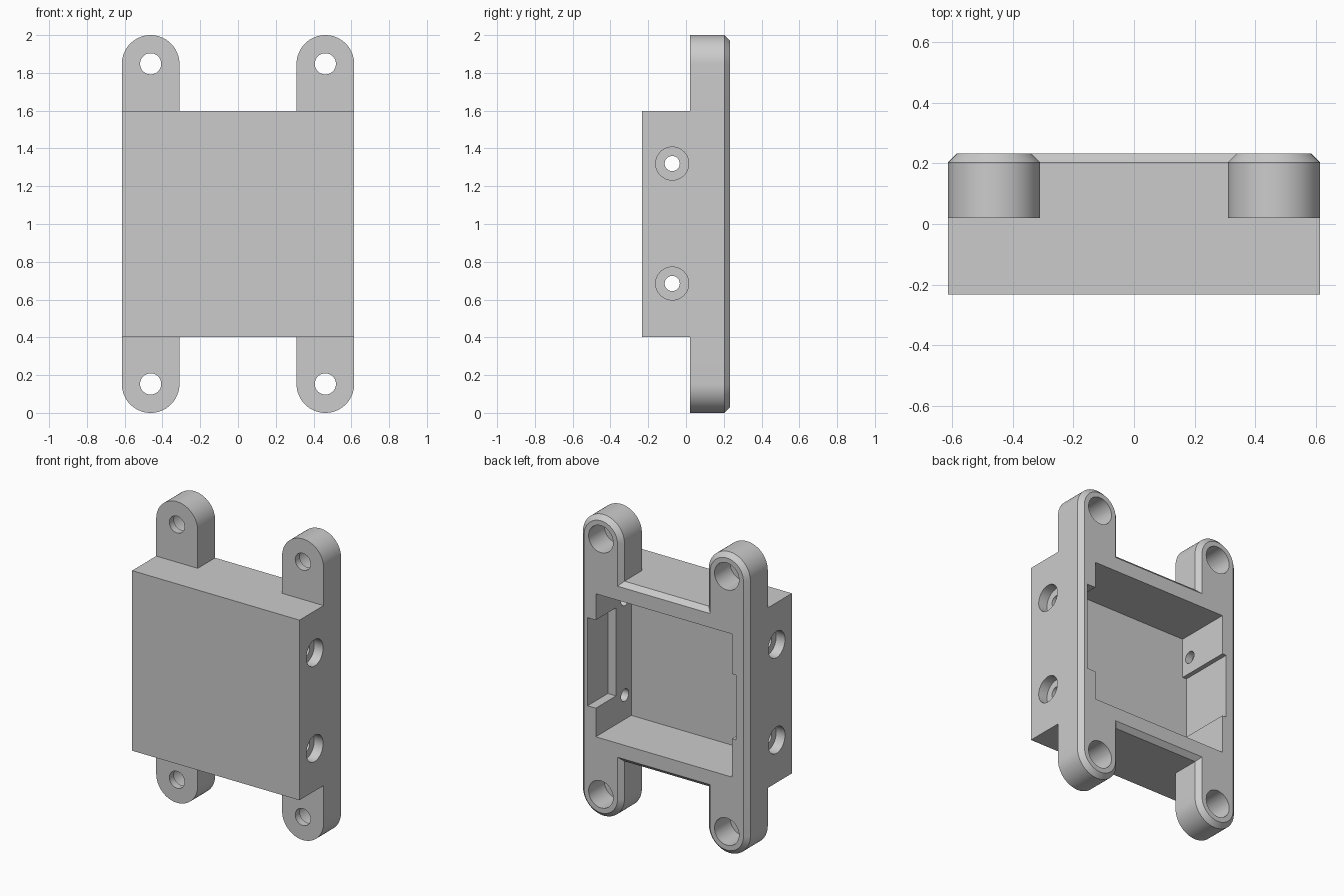
import bpy, bmesh
from math import pi, sin, cos
from mathutils import Matrix

if "Cube" in bpy.data.objects:
    bpy.data.objects.remove(bpy.data.objects["Cube"])

W, EAR_R, EAR_X, EAR_Z = 0.615, 0.1525, 0.4625, 0.8475   # EAR_Z measured from mid height
TOP, STEP, BACK, FRONT, CH = 0.598, 0.02, 0.233, -0.233, 0.03
SEG = 32


def outline(d):
    """Housing outline with four rounded ears, inset by d, centred on z = 0."""
    q = [(W - d, TOP)]
    q += [(EAR_X + (EAR_R - d) * cos(pi * i / SEG), EAR_Z + (EAR_R - d) * sin(pi * i / SEG))
          for i in range(SEG + 1)]
    q.append((EAR_X - EAR_R + d, TOP - d))
    r = q[::-1]
    return q + [(-x, z) for x, z in r] + [(-x, -z) for x, z in q] + [(x, -z) for x, z in r]


# Housing: chamfered back plate with ears, and a box in front of it
bm = bmesh.new()
rings = [[bm.verts.new((x, y, z + 1)) for x, z in outline(d)]
         for y, d in ((STEP, 0), (BACK - CH, 0), (BACK, CH))]
n = len(rings[0])
m = n // 4
for a, b in zip(rings, rings[1:]):
    for i in range(n):
        j = (i + 1) % n
        bm.faces.new((a[i], a[j], b[j], b[i]))
bm.faces.new(rings[-1])
r = rings[0]
for k in range(4):
    bm.faces.new(r[k * m:(k + 1) * m])
c = [bm.verts.new((sx * W, FRONT, 1 + sz * TOP)) for sx, sz in ((1, 1), (-1, 1), (-1, -1), (1, -1))]
bm.faces.new(c)
bm.faces.new((c[0], c[1], r[2 * m - 1], r[m], r[m - 1], r[0]))
bm.faces.new((c[1], c[2], r[2 * m], r[2 * m - 1]))
bm.faces.new((c[2], c[3], r[4 * m - 1], r[3 * m], r[3 * m - 1], r[2 * m]))
bm.faces.new((c[3], c[0], r[0], r[4 * m - 1]))
bmesh.ops.recalc_face_normals(bm, faces=bm.faces)
mesh = bpy.data.meshes.new("housing")
bm.to_mesh(mesh)
bm.free()
housing = bpy.data.objects.new("housing", mesh)
bpy.context.collection.objects.link(housing)


def cut(build):
    """Subtract the shape made by build(bm) from the housing."""
    bm = bmesh.new()
    build(bm)
    bmesh.ops.recalc_face_normals(bm, faces=bm.faces)
    me = bpy.data.meshes.new("cutter")
    bm.to_mesh(me)
    bm.free()
    ob = bpy.data.objects.new("cutter", me)
    ob.hide_render = True
    bpy.context.collection.objects.link(ob)
    mod = housing.modifiers.new("cut", 'BOOLEAN')
    mod.operation, mod.solver, mod.object = 'DIFFERENCE', 'EXACT', ob
    bpy.context.view_layer.objects.active = housing
    bpy.ops.object.modifier_apply(modifier=mod.name)
    bpy.data.objects.remove(ob)


def cut_box(x0, x1, y0, y1, z0, z1):
    mat = (Matrix.Translation(((x0 + x1) / 2, (y0 + y1) / 2, (z0 + z1) / 2))
           @ Matrix.Diagonal((x1 - x0, y1 - y0, z1 - z0, 1)))
    cut(lambda b: bmesh.ops.create_cube(b, size=1, matrix=mat))


def cut_hole(axis, a, b, centre, radius):
    """Round hole from a to b along axis; centre gives the other two coordinates."""
    mid = (a + b) / 2
    if axis == 'X':
        mat = Matrix.Translation((mid, *centre)) @ Matrix.Rotation(pi / 2, 4, 'Y')
    else:
        mat = Matrix.Translation((centre[0], mid, centre[1])) @ Matrix.Rotation(pi / 2, 4, 'X')
    cut(lambda bm_: bmesh.ops.create_cone(bm_, cap_ends=True, segments=48, radius1=radius,
                                          radius2=radius, depth=abs(b - a), matrix=mat))


# Main cavity, open at the back, with one recess in each side wall
cut_box(-0.50, 0.50, -0.14, 0.4, 0.525, 1.475)
cut_box(0.40, 0.56, 0.02, 0.4, 0.715, 1.30)
cut_box(-0.53, -0.40, -0.14, 0.4, 0.78, 1.21)

# Counterbored screw holes in ears and side walls
for s in (-1, 1):
    for z in (0.153, 1.848):
        cut_hole('Y', 0.068, 0.4, (s * EAR_X, z), 0.09)
        cut_hole('Y', -0.1, 0.2, (s * EAR_X, z), 0.056)
    for z in (0.685, 1.32):
        cut_hole('X', s * 0.55, s * 0.8, (-0.073, z), 0.0875)
        cut_hole('X', s * 0.42, s * 0.7, (-0.073, z), 0.04)

housing.select_set(True)
bpy.context.view_layer.objects.active = housing
bpy.ops.object.shade_smooth_by_angle(angle=pi / 6)
